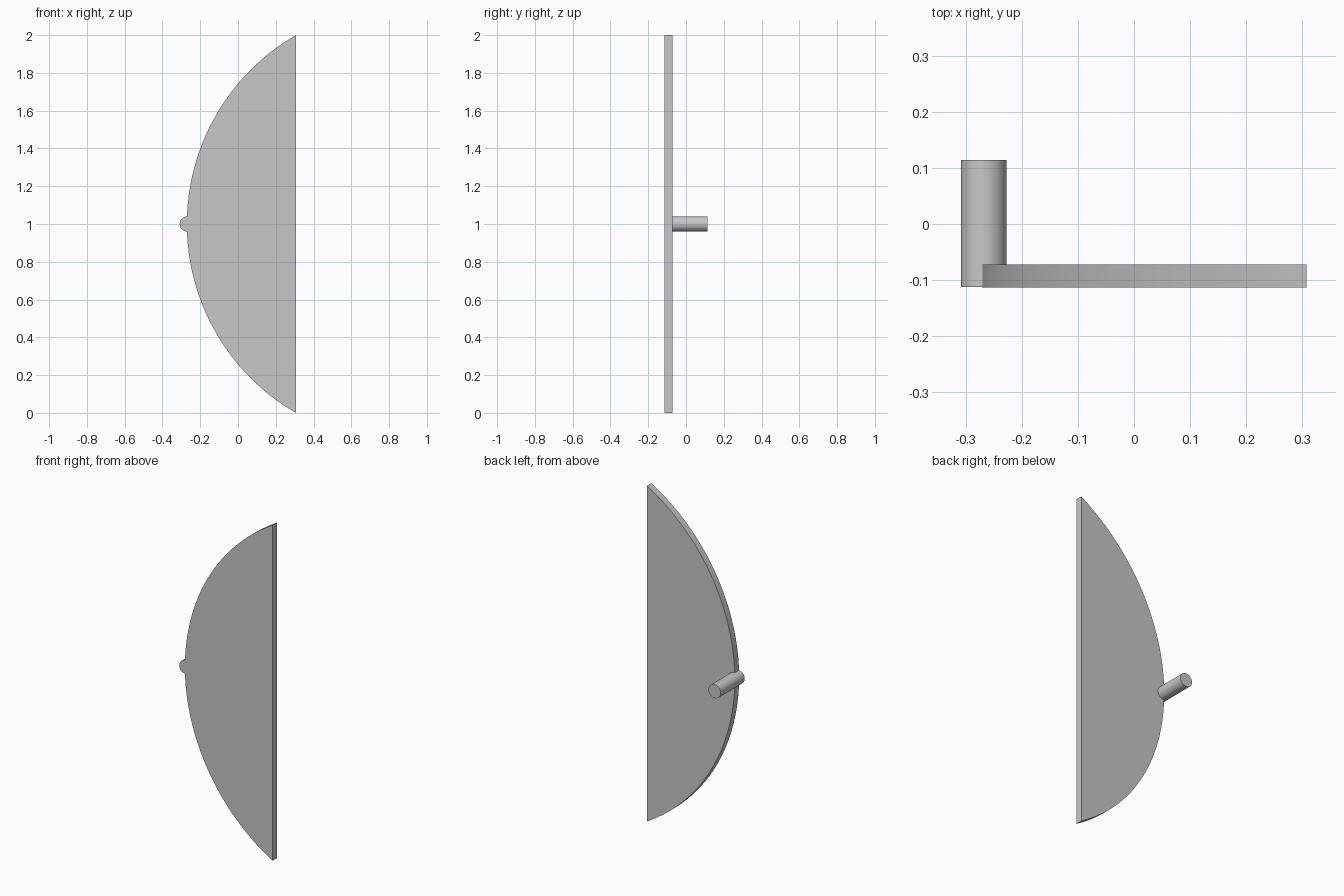
import bpy, bmesh, math
from mathutils import Matrix, Vector

cube = bpy.data.objects.get("Cube")
if cube:
    bpy.data.objects.remove(cube, do_unlink=True)

GREY = (0.57, 0.57, 0.57, 1.0)
grey = bpy.data.materials.new("light grey")
grey.use_nodes = True
grey.diffuse_color = GREY
grey.node_tree.nodes["Principled BSDF"].inputs["Base Color"].default_value = GREY

FRONT, PLATE_BACK, PEG_BACK = -0.113, -0.072, 0.114
STRAIGHT_X, ARC_X, HALF = 0.307, -0.271, 1.0


def finish(name, bm):
    """Turn a bmesh into a smooth-shaded object with sharp rims."""
    bmesh.ops.recalc_face_normals(bm, faces=bm.faces[:])
    mesh = bpy.data.meshes.new(name)
    bm.to_mesh(mesh)
    bm.free()
    mesh.materials.append(grey)
    obj = bpy.data.objects.new(name, mesh)
    bpy.context.collection.objects.link(obj)
    bpy.ops.object.select_all(action='DESELECT')
    obj.select_set(True)
    bpy.context.view_layer.objects.active = obj
    bpy.ops.object.shade_smooth_by_angle(angle=math.radians(30))


# Plate: a circular segment with its straight edge on +x
sagitta = STRAIGHT_X - ARC_X
radius = (HALF ** 2 + sagitta ** 2) / (2 * sagitta)
centre_x = ARC_X + radius
sweep = math.asin(HALF / radius)
steps = 64
bm = bmesh.new()
outline = []
for i in range(steps + 1):
    a = sweep * (2 * i / steps - 1)
    outline.append(bm.verts.new((centre_x - radius * math.cos(a), FRONT,
                                 HALF + radius * math.sin(a))))
face = bm.faces.new(outline)
extruded = bmesh.ops.extrude_face_region(bm, geom=[face])["geom"]
bmesh.ops.translate(bm, vec=Vector((0, PLATE_BACK - FRONT, 0)),
                    verts=[g for g in extruded if isinstance(g, bmesh.types.BMVert)])
finish("half_moon_plate", bm)

# Peg: a round pin at the middle of the arc, reaching backwards
bm = bmesh.new()
peg_front = FRONT + 0.0004
placement = (Matrix.Translation((-0.268, (peg_front + PEG_BACK) / 2, HALF))
             @ Matrix.Rotation(math.pi / 2, 4, 'X'))
bmesh.ops.create_cone(bm, cap_ends=True, segments=48, radius1=0.0405, radius2=0.0405,
                      depth=PEG_BACK - peg_front, matrix=placement)
finish("pivot_peg", bm)
